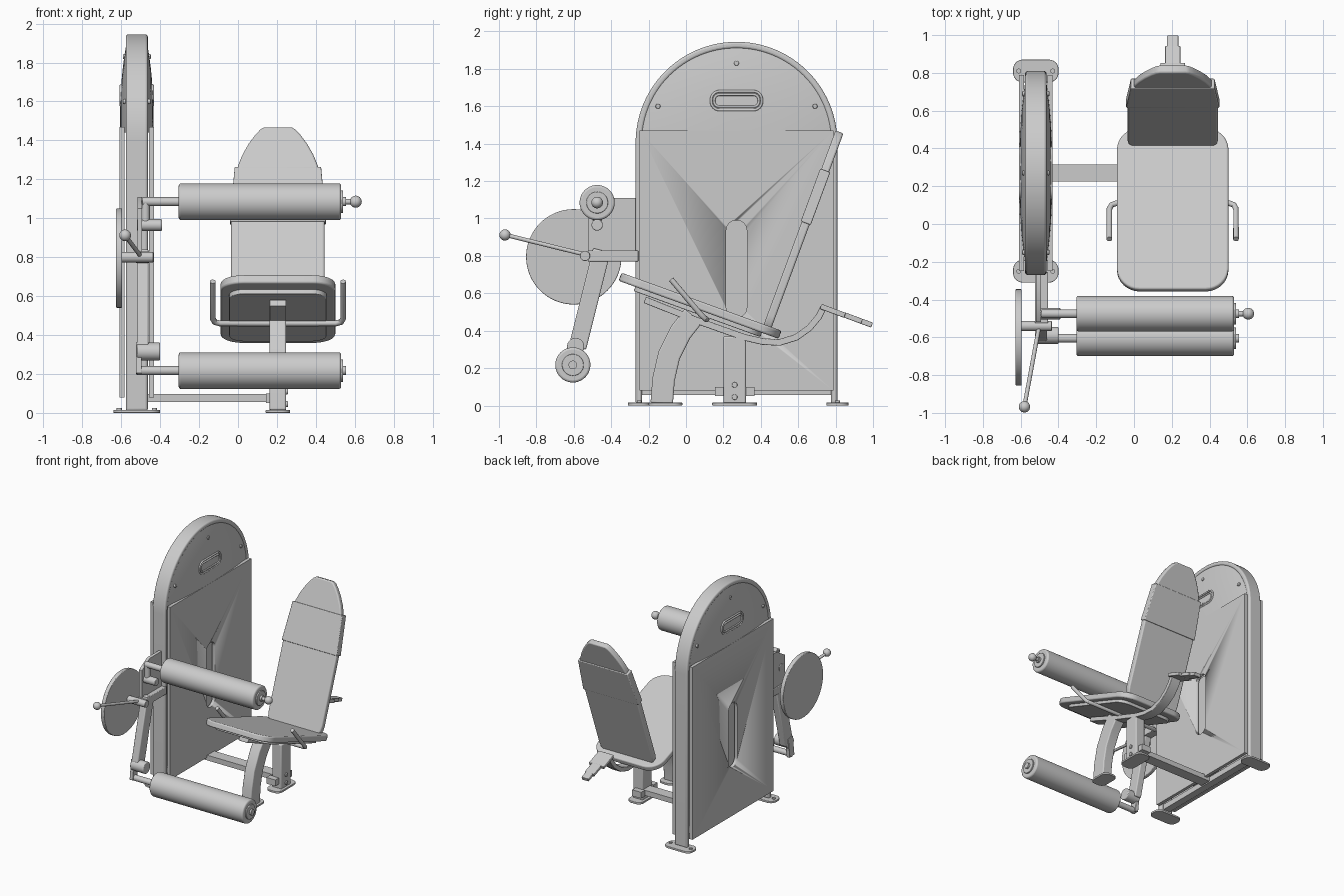
import bpy, math
from mathutils import Vector, Matrix

cube = bpy.data.objects.get("Cube")
if cube:
    bpy.data.objects.remove(cube, do_unlink=True)

grey = bpy.data.materials.new("light_grey")
grey.use_nodes = True
colour = (0.6, 0.6, 0.6, 1)
grey.diffuse_color = colour
grey.node_tree.nodes["Principled BSDF"].inputs["Base Color"].default_value = colour


# ---------- helpers ----------
def frame(u, v, w, at):
    """Matrix whose local axes are u, v, w and whose origin is at."""
    m = Matrix((u, v, w)).transposed().to_4x4()
    m.translation = at
    return m


def side(x):
    """Local x, y drawn on the y-z plane at the given x."""
    return frame((0, 1, 0), (0, 0, 1), (1, 0, 0), (x, 0, 0))


def flat(x, y, z):
    return Matrix.Translation((x, y, z))


def finish(ob, bevel=0):
    ob.data.materials.append(grey)
    bpy.ops.object.select_all(action='DESELECT')
    ob.select_set(True)
    bpy.context.view_layer.objects.active = ob
    bpy.ops.object.shade_smooth_by_angle(angle=math.radians(35))
    if bevel:
        mod = ob.modifiers.new("soft_edge", 'BEVEL')
        mod.width, mod.segments = bevel, 3
        mod.limit_method, mod.angle_limit = 'ANGLE', math.radians(40)
    return ob


def plate(name, pts, thick, matrix, bevel=0):
    """Closed outline extruded by thick, centred on the matrix plane."""
    n, h = len(pts), thick / 2
    area = sum(pts[i - 1][0] * pts[i][1] - pts[i][0] * pts[i - 1][1] for i in range(n))
    if area < 0:
        pts = pts[::-1]
    verts = [(x, y, s) for s in (-h, h) for x, y in pts]
    faces = [tuple(reversed(range(n))), tuple(range(n, 2 * n))]
    faces += [(i, (i + 1) % n, n + (i + 1) % n, n + i) for i in range(n)]
    me = bpy.data.meshes.new(name)
    me.from_pydata([matrix @ Vector(v) for v in verts], [], faces)
    ob = bpy.data.objects.new(name, me)
    bpy.context.collection.objects.link(ob)
    return finish(ob, bevel)


def rrect(w, h, r=0, cx=0, cy=0, n=8):
    if r == 0:
        return [(cx + a * w / 2, cy + b * h / 2) for a, b in ((-1, -1), (1, -1), (1, 1), (-1, 1))]
    pts = []
    for q, (a, b) in enumerate(((1, 1), (-1, 1), (-1, -1), (1, -1))):
        for i in range(n + 1):
            t = (q + i / n) * math.pi / 2
            pts.append((cx + a * (w / 2 - r) + r * math.cos(t), cy + b * (h / 2 - r) + r * math.sin(t)))
    return pts


def ribbon(path, w):
    """Outline of a strip of width w that follows a path."""
    p = [Vector(q) for q in path]
    left, right = [], []
    for i, q in enumerate(p):
        d = (p[min(i + 1, len(p) - 1)] - p[max(i - 1, 0)]).normalized()
        nrm = Vector((-d.y, d.x)) * w / 2
        left.append(tuple(q + nrm))
        right.append(tuple(q - nrm))
    return left + right[::-1]


def cyl(name, a, b, r, bevel=0, n=32):
    a, b = Vector(a), Vector(b)
    m = (b - a).to_track_quat('Z', 'Y').to_matrix().to_4x4()
    m.translation = (a + b) / 2
    ring = [(r * math.cos(i * math.tau / n), r * math.sin(i * math.tau / n)) for i in range(n)]
    return plate(name, ring, (b - a).length, m, bevel)


def ball(name, at, r):
    bpy.ops.mesh.primitive_uv_sphere_add(radius=r, location=at, segments=24, ring_count=12)
    ob = bpy.context.object
    ob.name = name
    return finish(ob)


def tube(name, pts, r, cyclic=False):
    cu = bpy.data.curves.new(name, 'CURVE')
    cu.dimensions, cu.bevel_depth, cu.bevel_resolution, cu.use_fill_caps = '3D', r, 4, True
    sp = cu.splines.new('POLY')
    sp.points.add(len(pts) - 1)
    sp.use_cyclic_u = cyclic
    for q, c in zip(sp.points, pts):
        q.co = (*c, 1)
    ob = bpy.data.objects.new(name, cu)
    bpy.context.collection.objects.link(ob)
    bpy.ops.object.select_all(action='DESELECT')
    ob.select_set(True)
    bpy.context.view_layer.objects.active = ob
    bpy.ops.object.convert(target='MESH')
    return finish(bpy.context.object)


# ---------- tower ----------
TX, TY = -0.52, 0.27
arch = [(TY + 0.522 * math.cos(i * math.pi / 48), 1.405 + 0.522 * math.sin(i * math.pi / 48)) for i in range(49)]
arch = [(TY + 0.522, 0.01)] + arch + [(TY - 0.522, 0.01)]
plate("tower_frame", ribbon(arch, 0.035), 0.113, side(TX), 0.012)
plate("tower_base_rail", rrect(1.02, 0.045, 0, TY, 0.078), 0.06, side(TX))
plate("weight_stack", rrect(0.3, 0.9, 0, TY, 0.55), 0.08, side(TX))

slot_cutter = plate("slot_cutter", rrect(0.11, 0.52, 0.054, TY, 0.73), 0.5, side(TX))
slot_cutter.hide_render = True
slot_cutter.hide_set(True)

for tag, s in (("right", -1), ("left", 1)):
    panel = plate("side_panel_" + tag, rrect(1.035, 1.39, 0, TY, 0.775), 0.026, side(TX + s * 0.075))
    cut = panel.modifiers.new("slot", 'BOOLEAN')
    cut.object, cut.operation = slot_cutter, 'DIFFERENCE'
    # domed upper cover built as a lens of rings
    rings, seg = 10, 40
    verts, faces = [], []
    for k in range(rings + 1):
        f = k / rings
        for i in range(seg + 1):
            t = i * math.pi / seg
            verts.append((TX + s * (0.05 + 0.037 * (1 - f ** 2.5)),
                          TY + 0.515 * f * math.cos(t), 1.44 + 0.475 * f * math.sin(t)))
    for k in range(rings):
        for i in range(seg):
            a, b = k * (seg + 1) + i, (k + 1) * (seg + 1) + i
            q = (a, b, b + 1, a + 1)
            faces.append(q if s > 0 else q[::-1])
    me = bpy.data.meshes.new("dome_cover_" + tag)
    me.from_pydata(verts, [], faces)
    dome = bpy.data.objects.new("dome_cover_" + tag, me)
    bpy.context.collection.objects.link(dome)
    finish(dome)
    # grip recess rim and cover bolts
    for k, (w, h) in enumerate(((0.27, 0.1), (0.24, 0.065))):
        rim = [(TX + s * 0.082, y, z) for y, z in rrect(w, h, h * 0.45, TY, 1.63)]
        tube(f"grip_rim_{tag}_{k}", rim, 0.007, True)
    for y, z, d in ((TY, 1.83, 0.064), (-0.15, 1.6, 0.064), (0.69, 1.6, 0.064)):
        cyl("cover_bolt", (TX + s * 0.05, y, z), (TX + s * (d + 0.008), y, z), 0.013, 0.004, 16)

for y in (-0.25, 0.81):
    plate("tower_foot", rrect(0.24, 0.12, 0.05), 0.016, flat(TX, y, 0.008), 0.003)
    for x in (-0.61, -0.43):
        cyl("foot_bolt", (x, y, 0.01), (x, y, 0.026), 0.013, 0, 12)

# ---------- seat base ----------
SX = 0.205
plate("cross_bar", rrect(0.7, 0.09), 0.042, flat(-0.13, TY, 0.077))
plate("rear_post", rrect(0.12, 0.36, 0, 0.26, 0.19), 0.085, side(SX), 0.008)
plate("front_leg", ribbon([(-0.13, 0.01), (-0.12, 0.14), (-0.09, 0.27), (-0.03, 0.39), (0.04, 0.48)], 0.12),
      0.085, side(SX), 0.008)
for y, l in ((-0.11, 0.18), (0.26, 0.24)):
    plate("seat_foot", rrect(0.125, l, 0.045), 0.016, flat(SX, y, 0.008), 0.003)
for z in (0.045, 0.11):
    cyl("post_bolt", (SX, 0.26, z), (SX + 0.052, 0.26, z), 0.015, 0.004, 16)
for y in (0.18, 0.34):
    plate("post_bracket", rrect(0.08, 0.05), 0.05, flat(SX - 0.02, y, 0.075))
rail = [(-0.22, 0.565), (0.07, 0.45), (0.31, 0.365), (0.41, 0.342), (0.5, 0.337),
        (0.59, 0.365), (0.66, 0.415), (0.71, 0.475), (0.735, 0.525)]
plate("seat_rail", ribbon(rail, 0.035), 0.085, side(SX), 0.004)
for w, a, b in ((0.13, (0.72, 0.53), (0.85, 0.482)), (0.08, (0.84, 0.487), (0.94, 0.45)),
                (0.06, (0.92, 0.457), (0.995, 0.43))):
    plate("rear_lever", ribbon([a, b], 0.028), w, side(SX), 0.005)

# ---------- seat and backrest ----------
along, up = Vector((0, 0.94, -0.341)), Vector((0, 0.341, 0.94))
mid = Vector((SX, 0.083, 0.555))
X = Vector((1, 0, 0))
plate("seat_pad", rrect(0.59, 0.91, 0.12), 0.046, frame(X, along, up, mid - up * 0.023), 0.01)
plate("seat_board", rrect(0.5, 0.72, 0.08), 0.03, frame(X, along, up, mid - up * 0.055), 0.004)

lean, back = Vector((0, 0.347, 0.938)), Vector((0, 0.938, -0.347))
foot = Vector((SX, 0.40, 0.392)) + back * 0.023
half = [(0.17, 0), (0.21, 0.02), (0.235, 0.06), (0.24, 0.1), (0.24, 0.64), (0.215, 0.86), (0.205, 0.94),
        (0.182, 1.0), (0.15, 1.06), (0.115, 1.11), (0.09, 1.138), (0.07, 1.15)]
plate("back_pad", half + [(-x, y) for x, y in half[::-1]], 0.045, frame(X, lean, -back, foot), 0.01)
band = [(0.247, 0.63), (0.222, 0.93)]
plate("back_band", band + [(-x, y) for x, y in band[::-1]], 0.057, frame(X, lean, -back, foot), 0.006)

# ---------- side handles ----------
for s in (-1, 1):
    def hx(d):
        return SX + s * d
    tube("handle", [(SX, 0.11, 0.46), (hx(0.3), 0.11, 0.46), (hx(0.325), 0.1, 0.467),
                    (hx(0.335), 0.08, 0.485), (hx(0.335), -0.08, 0.675)], 0.015)

# ---------- rollers ----------
for tag, y, z, x0 in (("upper", -0.475, 1.085, -0.49), ("lower", -0.605, 0.217, -0.52)):
    cyl("roller_" + tag, (-0.305, y, z), (0.53, y, z), 0.094, 0.012, 40)
    cyl("roller_shaft_" + tag, (x0, y, z), (0.555, y, z), 0.023)
    cyl("roller_cap_" + tag, (0.52, y, z), (0.54, y, z), 0.058, 0.004)
cyl("knob_stem", (0.54, -0.475, 1.085), (0.6, -0.475, 1.085), 0.014)
ball("knob", (0.605, -0.475, 1.085), 0.031)

# ---------- lever mechanism ----------
gusset = [(-0.27, 0.77), (-0.27, 1.11), (-0.42, 1.11), (-0.52, 1.05), (-0.52, 0.77)]
plate("mount_plate", gusset, 0.025, side(-0.505))
plate("mount_arm", rrect(0.27, 0.06, 0, -0.39, 0.8), 0.07, side(-0.49), 0.005)
tube("upper_bracket", [(-0.475, -0.475, 1.09), (-0.475, -0.475, 0.95)], 0.022)
cyl("upper_pivot", (-0.52, -0.475, 0.965), (-0.39, -0.475, 0.965), 0.03, 0.005)
plate("swing_arm", ribbon([(-0.45, 0.83), (-0.58, 0.31)], 0.095), 0.06, side(-0.49), 0.008)
plate("swing_tip", ribbon([(-0.585, 0.36), (-0.605, 0.2)], 0.06), 0.03, side(-0.51), 0.004)
cyl("lower_pivot", (-0.52, -0.59, 0.315), (-0.4, -0.59, 0.315), 0.046, 0.006)
cyl("main_pivot", (-0.61, -0.54, 0.8), (-0.435, -0.54, 0.8), 0.027, 0.004)
cyl("cam_disc", (-0.627, -0.6, 0.795), (-0.595, -0.6, 0.795), 0.255, 0.005, 64)
cyl("lever_rod", (-0.5, -0.53, 0.805), (-0.58, -0.965, 0.912), 0.011)
ball("lever_ball", (-0.58, -0.968, 0.912), 0.03)
